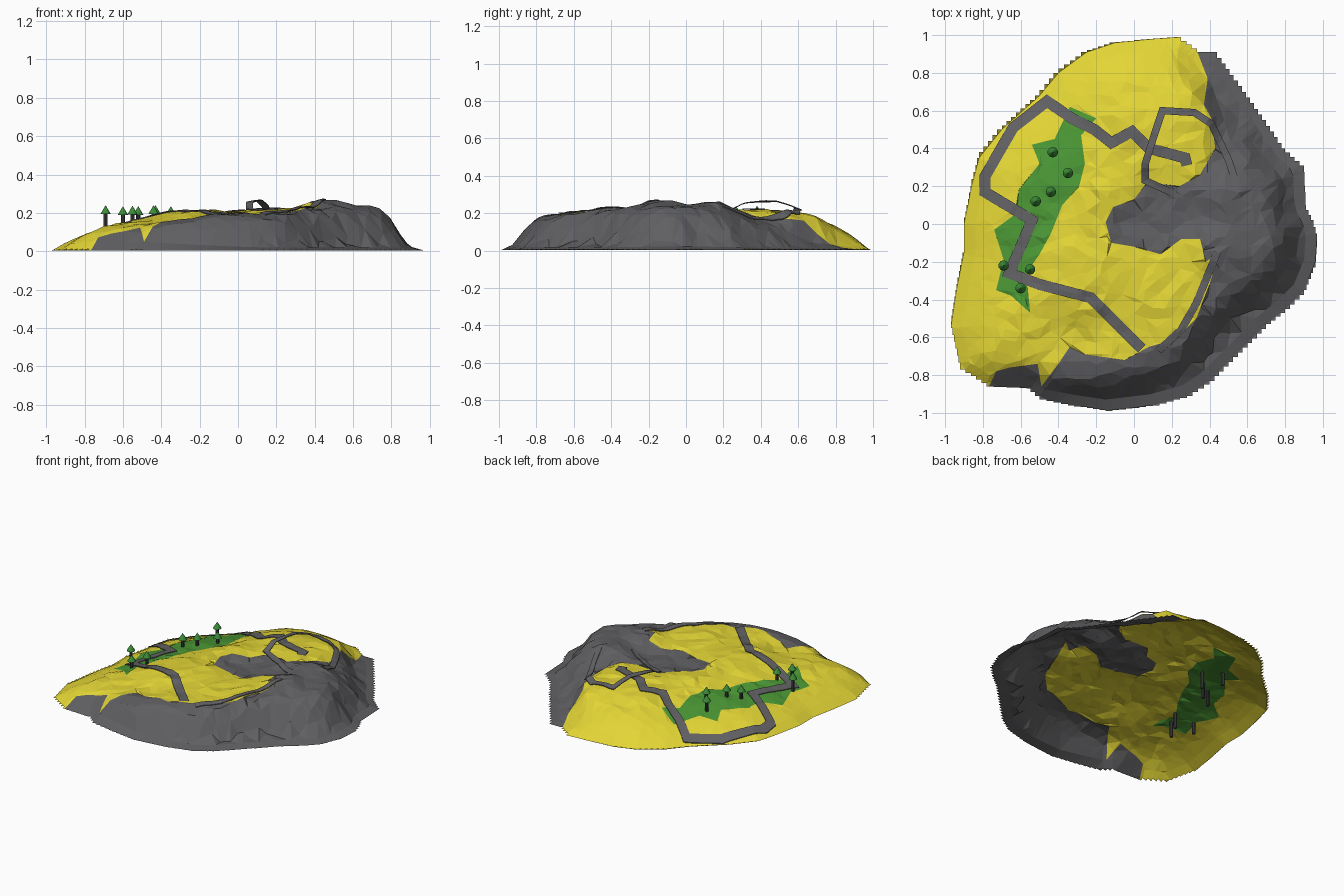
import bpy, math, random
from mathutils import Vector, geometry
from mathutils.bvhtree import BVHTree

if "Cube" in bpy.data.objects:
    bpy.data.objects.remove(bpy.data.objects["Cube"])

random.seed(4)


def material(name, rgb):
    m = bpy.data.materials.new(name)
    m.diffuse_color = (*rgb, 1)
    m.use_nodes = True
    m.node_tree.nodes["Principled BSDF"].inputs["Base Color"].default_value = m.diffuse_color
    return m


YELLOW = material("dry_grass_yellow", (0.77, 0.67, 0.036))
GREY = material("rock_grey", (0.115, 0.113, 0.12))
GREEN = material("meadow_green", (0.07, 0.31, 0.035))
LEAF = material("leaf_green", (0.045, 0.26, 0.04))
BARK = material("bark_dark", (0.055, 0.055, 0.058))
ROAD = material("road_grey", (0.12, 0.118, 0.124))

# Coast outline, counter-clockwise
OUTLINE = [(.97, -.05), (.95, .02), (.91, .1), (.9, .31), (.8, .4), (.7, .55), (.55, .76),
           (.44, .91), (.36, .91), (.25, .99), (.1, .98), (-.1, .96), (-.25, .91), (-.4, .8),
           (-.5, .68), (-.7, .5), (-.82, .35), (-.86, .2), (-.9, 0), (-.9, -.15), (-.94, -.35),
           (-.97, -.55), (-.92, -.77), (-.78, -.86), (-.57, -.87), (-.5, -.93), (-.35, -.96),
           (-.15, -.99), (.1, -.96), (.28, -.91), (.4, -.83), (.5, -.73), (.6, -.63),
           (.7, -.53), (.8, -.45), (.9, -.35), (.96, -.2)]
# Edge between the rock and the grass
ROCK_EDGE = [(.33, 1.02), (.34, .9), (.39, .77), (.37, .63), (.41, .56), (.43, .4), (.35, .26),
             (.24, .2), (.07, .22), (0, .13), (-.11, .09), (-.15, .01), (-.12, -.1), (0, -.12),
             (.14, -.16), (.25, -.08), (.35, -.08), (.38, -.2), (.45, -.15), (.4, -.32),
             (.33, -.5), (.22, -.61), (.08, -.65), (-.05, -.72), (-.26, -.69), (-.34, -.65),
             (-.4, -.74), (-.49, -.86), (-.51, -.74), (-.66, -.76), (-.73, -.78), (-.81, -.95)]
ROCK = ROCK_EDGE + [(-.8, -1.3), (1.3, -1.3), (1.3, 1.3), (.4, 1.3)]
MEADOW = [(-.34, .62), (-.2, .56), (-.28, .47), (-.26, .32), (-.29, .2), (-.38, .1),
          (-.44, -.05), (-.5, -.16), (-.57, -.26), (-.55, -.47), (-.65, -.38), (-.73, -.35),
          (-.69, -.19), (-.74, -.03), (-.63, .05), (-.61, .18), (-.5, .32), (-.54, .42),
          (-.42, .45)]
# Plateau heights (x, y, height)
HILLS = [(-.9, -.6, .17), (-.62, -.6, .185), (-.35, -.63, .17), (-.3, -.38, .215), (0, -.65, .19),
         (.1, -.35, .205), (.35, -.4, .22), (.03, -.03, .185), (.25, .03, .2), (.45, -.12, .262),
         (.48, .15, .262), (.74, 0, .237), (.7, -.35, .21), (.4, -.65, .19), (.68, .33, .17),
         (.58, .55, .07), (.52, .45, .16), (.48, .7, .05), (.42, .84, .05), (.28, .67, .255),
         (.33, .55, .245), (.28, .4, .24), (0, .6, .24), (0, .85, .26), (-.4, .5, .19),
         (-.35, .28, .185), (-.7, .3, .18), (-.15, .2, .225), (-.2, -.2, .22), (-.5, .1, .178),
         (-.65, -.25, .18)]


def inside(x, y, poly):
    hit = False
    for (ax, ay), (bx, by) in zip(poly, poly[1:] + poly[:1]):
        if (ay > y) != (by > y) and x < ax + (y - ay) * (bx - ax) / (by - ay):
            hit = not hit
    return hit


def coast_distance(x, y):
    best = 9
    for a, b in zip(OUTLINE, OUTLINE[1:] + OUTLINE[:1]):
        a, b = Vector(a), Vector(b)
        t = max(0, min(1, (Vector((x, y)) - a).dot(b - a) / (b - a).length_squared))
        best = min(best, (a.lerp(b, t) - Vector((x, y))).length)
    return best


def height(x, y):
    total = weight = 0
    for hx, hy, hz in HILLS:
        w = 1 / (((x - hx) ** 2 + (y - hy) ** 2) ** 1.5 + 1e-4)
        total, weight = total + w * hz, weight + w
    d = coast_distance(x, y)
    cliff = max(0, min(1, .5 + 1.5 * (x * .8 - y * .5) + max(0, -.6 - y)))
    # The flat beach below the cliffs is widest in the south-east
    beach = .06 * max(0, min(1, .7 + x)) + .06 * math.exp(-((x - .6) ** 2 + (y + .65) ** 2) / .07)
    steep = .08 * min(d / .05, 1) + .92 * (1 - math.exp(-(max(0, d - beach) / .1) ** 2))
    rise = cliff * steep + (1 - cliff) * (1 - math.exp(-d / .25))
    return .003 + total / weight * rise + random.uniform(-.008, .008) * min(1, d * 3) * rise


def densify(points, step, closed=False):
    pts = [Vector(p) for p in points]
    out = []
    for a, b in zip(pts, pts[1:] + (pts[:1] if closed else [])):
        n = max(1, round((b.xy - a.xy).length / step))
        out += [a.lerp(b, i / n) for i in range(n)]
    return out if closed else out + [pts[-1]]


def add_mesh(name, verts, faces, mats):
    me = bpy.data.meshes.new(name)
    me.from_pydata(verts, [], faces)
    for m in mats:
        me.materials.append(m)
    ob = bpy.data.objects.new(name, me)
    bpy.context.collection.objects.link(ob)
    return ob


# Terrain: faceted sheet triangulated along coast, rock edge and meadow edge
stair = []
ring = densify(OUTLINE, .035, True)
for a, b in zip(ring, ring[1:] + ring[:1]):
    stair += [a, Vector((b.x, a.y))]
stair_xy = [(p.x, p.y) for p in stair]

pts, edges = [], []


def constrain(line, closed):
    s = len(pts)
    pts.extend(line)
    edges.extend((s + i, s + i + 1) for i in range(len(line) - 1))
    if closed:
        edges.append((len(pts) - 1, s))


constrain(stair, True)
constrain(densify(ROCK_EDGE, .07), False)
constrain(densify(MEADOW, .07, True), True)
cell = .062
for i in range(-17, 18):
    for j in range(-17, 18):
        x = i * cell + random.uniform(-.023, .023)
        y = j * cell + random.uniform(-.023, .023)
        if inside(x, y, OUTLINE) and coast_distance(x, y) > .085:
            pts.append(Vector((x, y)))
# Beach row just inside the coast keeps the foot of the cliffs crisp
for a, b in zip(ring, ring[1:] + ring[:1]):
    n = Vector((a.y - b.y, b.x - a.x)).normalized()
    p = (a + b) / 2 + n * .06
    if coast_distance(*p) > .045:
        pts.append(p)
v2, _, tris, *_ = geometry.delaunay_2d_cdt(pts, edges, [], 0, 1e-4)


def centre(f):
    return sum((v2[i] for i in f), Vector((0, 0))) / len(f)


tris = [tuple(f) for f in tris if inside(*centre(f), stair_xy)]
used = sorted({i for f in tris for i in f})
index = {v: k for k, v in enumerate(used)}
verts = [(v2[i].x, v2[i].y, height(*v2[i])) for i in used]
faces = [tuple(index[i] for i in f) for f in tris]
terrain = add_mesh("terrain", verts, faces, [YELLOW, GREY, GREEN])
for p in terrain.data.polygons:
    x, y = p.center.x, p.center.y
    p.material_index = 1 if inside(x, y, ROCK) else 2 if inside(x, y, MEADOW) else 0

surface = BVHTree.FromPolygons([Vector(v) for v in verts], faces)


def ground(x, y):
    hit = surface.ray_cast(Vector((x, y, 2)), Vector((0, 0, -1)))[0]
    return hit.z if hit else 0


# Roads: thin slabs draped over the terrain; third coordinate is extra lift
def road(name, path, width):
    line = densify([(*p, 0)[:3] for p in path], .025)
    vs, fs = [], []
    for i, p in enumerate(line):
        t0 = (p - line[max(i - 1, 0)]).xy
        t1 = (line[min(i + 1, len(line) - 1)] - p).xy
        t = ((t0.normalized() if t0.length else t0) + (t1.normalized() if t1.length else t1)).normalized()
        ref = t1 if t1.length else t0
        half = width / 2 / max(.6, t.dot(ref.normalized()))
        n = Vector((-t.y, t.x))
        top = []
        for s in (1, 0, -1):
            q = p.xy + n * half * s
            top.append(Vector((q.x, q.y, ground(*q) + .008 + p.z)))
        drop = Vector((0, 0, -.005))
        vs += [top[0] + drop, *top, top[2] + drop, top[1] + drop]
    for i in range(len(line) - 1):
        for k in range(6):
            a, b = i * 6 + k, i * 6 + (k + 1) % 6
            fs.append((b, b + 6, a + 6, a))
    add_mesh(name, vs, fs, [ROAD])


road("main_road", [(.04, -.66), (-.23, -.39), (-.5, -.32), (-.66, -.26), (-.54, .02), (-.79, .17),
                   (-.79, .25), (-.64, .51), (-.46, .65), (-.33, .56), (-.21, .5), (-.12, .43),
                   (-.01, .49), (.08, .4), (.27, .35), (.28, .31)], .058)
road("summit_loop", [(.37, .06, -.004), (.19, .17, 0), (.06, .23, .01), (.06, .32, .035),
                     (.11, .48, .05), (.15, .6, .02), (.32, .59, .002), (.41, .53, .02),
                     (.5, .34, .005), (.55, .19, -.004)], .038)
road("cliff_road", [(.13, -.67), (.25, -.56), (.33, -.42), (.44, -.15)], .04)

# Trees: cone crowns on long trunks sunk into the ground
for k, (x, y, top) in enumerate([(-.43, .38, .24), (-.35, .27, .235), (-.44, .17, .24),
                                 (-.52, .12, .235), (-.69, -.22, .24), (-.55, -.24, .237),
                                 (-.6, -.34, .235)], 1):
    bpy.ops.mesh.primitive_cylinder_add(vertices=8, radius=.011, depth=.17, location=(x, y, top - .12))
    trunk = bpy.context.object
    trunk.name = f"tree_trunk_{k}"
    trunk.data.materials.append(BARK)
    bpy.ops.mesh.primitive_cone_add(vertices=10, radius1=.028, radius2=0, depth=.045,
                                    location=(x, y, top - .0225))
    crown = bpy.context.object
    crown.name = f"tree_crown_{k}"
    crown.data.materials.append(LEAF)
